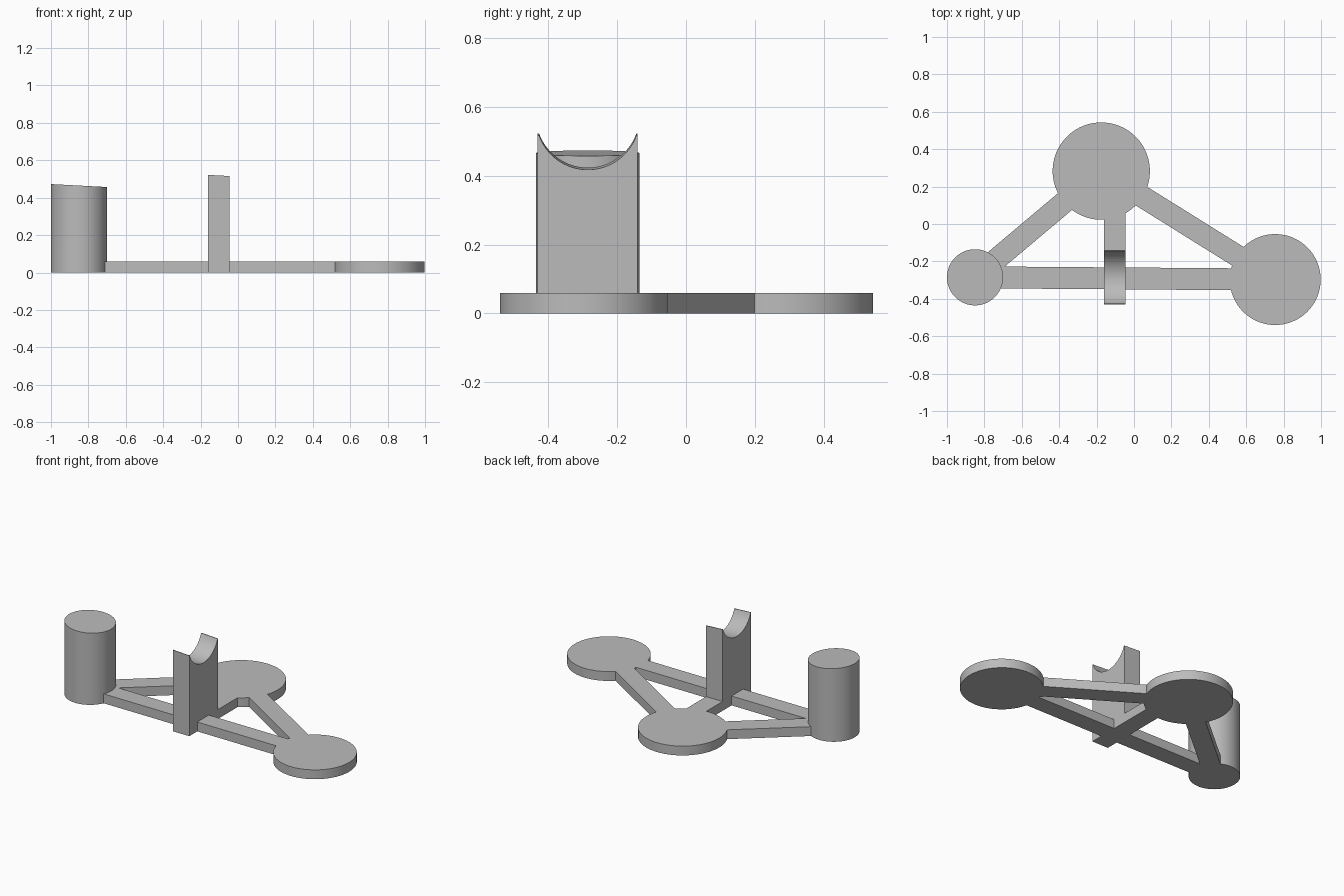
import bpy
import math
from mathutils import Vector

cube = bpy.data.objects.get("Cube")
if cube:
    bpy.data.objects.remove(cube, do_unlink=True)

PLATE = 0.06      # thickness of the flat frame
BAR = 0.117       # bar width
TILT = -0.053     # slope of the pillar tops along x
LEFT_PAD = Vector((-0.85, -0.285))
BACK_PAD = Vector((-0.175, 0.283))
FAR_PAD = Vector((0.755, -0.297))
POST = Vector((-0.103, -0.285))

grey = bpy.data.materials.new("plain grey")
grey.use_nodes = True
colour = (0.5, 0.5, 0.5, 1)
grey.diffuse_color = colour
grey.node_tree.nodes["Principled BSDF"].inputs["Base Color"].default_value = colour


def prism(name, bottom, top):
    """Closed solid between two matching rings of points."""
    n = len(bottom)
    faces = [list(range(n))[::-1], list(range(n, 2 * n))]
    faces += [[i, (i + 1) % n, n + (i + 1) % n, n + i] for i in range(n)]
    mesh = bpy.data.meshes.new(name)
    mesh.from_pydata(list(bottom) + list(top), [], faces)
    mesh.materials.append(grey)
    obj = bpy.data.objects.new(name, mesh)
    bpy.context.collection.objects.link(obj)
    return obj


def disc(name, centre, radius, height, tilt=0.0, sides=96):
    ring = [(radius * math.cos(math.tau * i / sides),
             radius * math.sin(math.tau * i / sides)) for i in range(sides)]
    return prism(name,
                 [(centre.x + x, centre.y + y, 0) for x, y in ring],
                 [(centre.x + x, centre.y + y, height + tilt * x) for x, y in ring])


def bar(name, a, b):
    side = (b - a).normalized().orthogonal() * BAR / 2
    ring = [a - side, a + side, b + side, b - side]
    if (ring[1] - ring[0]).cross(ring[2] - ring[1]) < 0:
        ring.reverse()
    return prism(name, [(p.x, p.y, 0) for p in ring], [(p.x, p.y, PLATE) for p in ring])


def cradle_post(name, half_depth=0.145, tip=0.519, radius=0.15, axis=0.57, steps=32):
    """Upright slab whose top is scooped by a slightly tilted cylinder."""
    reach = math.asin(math.sqrt(radius ** 2 - (axis - tip) ** 2) / radius)
    profile = [(-half_depth, 0), (half_depth, 0), (half_depth, tip)]
    for i in range(steps + 1):
        a = reach * (1 - 2 * i / steps)
        profile.append((radius * math.sin(a), axis - radius * math.cos(a)))
    profile.append((-half_depth, tip))
    rings = [[(POST.x + dx, POST.y + y, z + (TILT * dx if z > 0 else 0))
              for y, z in profile] for dx in (-BAR / 2, BAR / 2)]
    return prism(name, *rings)


# Frame: pads joined by bars, with the two uprights
stand = disc("support_stand", BACK_PAD, 0.26, PLATE)
parts = [
    bar("back_left_bar", LEFT_PAD, BACK_PAD),
    bar("back_far_bar", BACK_PAD, FAR_PAD),
    bar("front_bar", LEFT_PAD, FAR_PAD),
    bar("cross_bar", POST, Vector((POST.x, BACK_PAD.y))),
    disc("far_pad", FAR_PAD, 0.243, PLATE),
    disc("round_pillar", LEFT_PAD, 0.15, 0.465, TILT),
    cradle_post("cradle_post"),
]

# Fuse everything into one solid
bpy.ops.object.select_all(action="DESELECT")
stand.select_set(True)
bpy.context.view_layer.objects.active = stand
for part in parts:
    fuse = stand.modifiers.new("fuse", "BOOLEAN")
    fuse.operation = "UNION"
    fuse.solver = "EXACT"
    fuse.object = part
    bpy.ops.object.modifier_apply(modifier=fuse.name)
    bpy.data.objects.remove(part, do_unlink=True)
bpy.ops.object.shade_smooth_by_angle(angle=math.radians(30))
